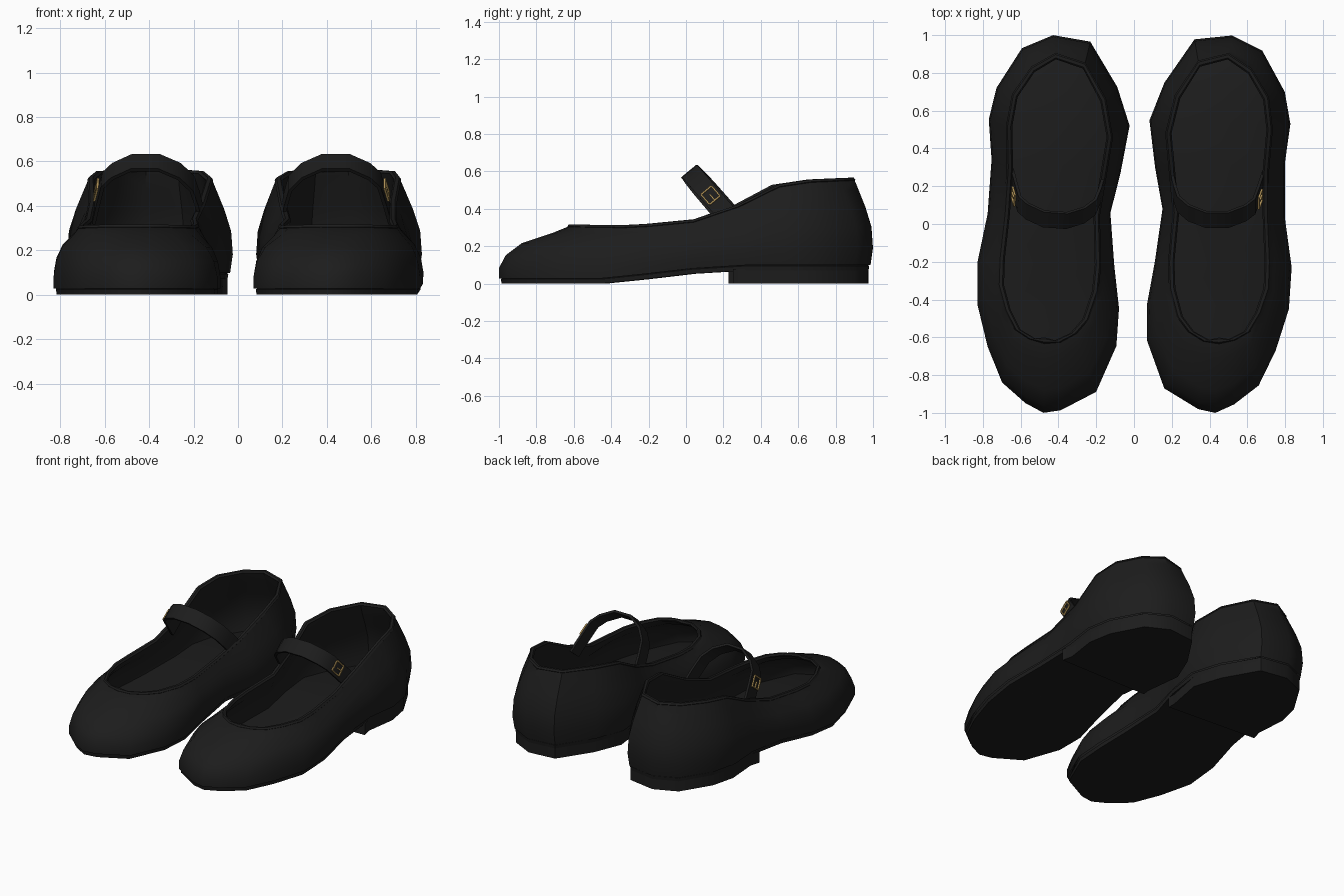
import bpy, bmesh
from math import cos, sin, pi, radians
from mathutils import Vector, Matrix

if "Cube" in bpy.data.objects:
    bpy.data.objects.remove(bpy.data.objects["Cube"])


def material(name, rgb):
    m = bpy.data.materials.new(name)
    m.diffuse_color = (*rgb, 1)
    m.use_nodes = True
    m.node_tree.nodes["Principled BSDF"].inputs["Base Color"].default_value = m.diffuse_color
    return m


LEATHER = material("black_leather", (0.012, 0.012, 0.012))
BRASS = material("brass", (0.45, 0.3, 0.1))

# Plan outline and opening edge of one shoe, toe first, outer side then inner side
OUTLINE = [(.43, -1), (.53, -.955), (.66, -.855), (.75, -.67), (.82, -.45), (.835, -.23),
           (.80, .03), (.80, .32), (.83, .53), (.80, .70), (.68, .92), (.52, 1),
           (.32, .98), (.16, .75), (.08, .55), (.11, .30), (.15, .08), (.11, -.20),
           (.07, -.42), (.07, -.62), (.16, -.87), (.34, -.98)]
OPENING = [(.45, -.63), (.53, -.615), (.61, -.57), (.67, -.47), (.715, -.34), (.72, -.20),
           (.71, .04), (.71, .28), (.73, .50), (.71, .67), (.62, .82), (.50, .90),
           (.34, .86), (.22, .68), (.17, .48), (.19, .27), (.21, .06), (.185, -.20),
           (.19, -.34), (.23, -.49), (.29, -.57), (.37, -.62)]
# Heights along the length (y, z)
SOLE_Z = [(-1, 0), (-.41, 0), (-.25, .02), (0, .05), (.25, .07), (1, .07)]
RIM_Z = [(-.65, .305), (-.3, .3), (-.1, .315), (.08, .335), (.25, .395), (.47, .515),
         (.67, .545), (.9, .555)]
# Wall profile: height fraction, inward fraction at toe and at heel
WALL = [(0, 0, .15), (.2, 0, .02), (.45, .1, .1), (.68, .33, .42), (.88, .78, .78), (1, 1, 1)]


def interp(table, y):
    if y <= table[0][0]:
        return table[0][1]
    for (a, za), (b, zb) in zip(table, table[1:]):
        if y <= b:
            return za + (zb - za) * (y - a) / (b - a)
    return table[-1][1]


def inset(p, d):
    p = Vector(p)
    spine = Vector((.45, max(-.6, min(.55, p.y))))
    return p + (spine - p).normalized() * d


def wall_ring(t, toe_h, heel_h, d=0, drop=0):
    ring = []
    for b, r in zip(OUTLINE, OPENING):
        w = max(0, min(1, (b[1] + .3) / .6))
        h = toe_h + (heel_h - toe_h) * w
        p = inset(Vector(b).lerp(Vector(r), h), d)
        base = interp(SOLE_Z, b[1]) + .028
        ring.append((p.x, p.y, base + (interp(RIM_Z, r[1]) - base) * t - drop))
    return ring


# Placement of each shoe: the second is mirrored and turned slightly
PIVOT = Matrix.Translation((-.45, -.3, 0))
PLACE = {"right": Matrix.Identity(4),
         "left": PIVOT @ Matrix.Rotation(-.07, 4, 'Z') @ PIVOT.inverted() @ Matrix.Scale(-1, 4, (1, 0, 0))}


def loft(name, rings, mat, side, caps=(), closed=False):
    bm = bmesh.new()
    vs = [[bm.verts.new(PLACE[side] @ Vector(p)) for p in r] for r in rings]
    n = len(rings[0])
    pairs = list(zip(vs, vs[1:])) + ([(vs[-1], vs[0])] if closed else [])
    for a, b in pairs:
        for i in range(n):
            j = (i + 1) % n
            bm.faces.new((a[i], a[j], b[j], b[i]))
    # Caps run as strips across the shoe
    for c in caps:
        r = vs[c]
        for i in range(n // 2):
            q = [r[i], r[i + 1], r[n - i - 1], r[(n - i) % n]]
            q = list(dict.fromkeys(q))
            if len(q) > 2:
                bm.faces.new(q)
    bmesh.ops.recalc_face_normals(bm, faces=bm.faces)
    me = bpy.data.meshes.new(name)
    bm.to_mesh(me)
    bm.free()
    me.materials.append(mat)
    ob = bpy.data.objects.new(name, me)
    bpy.context.collection.objects.link(ob)


def bar(name, path, across, half_w, half_t, mat, side):
    """Flat band swept along a path; across is the width direction."""
    rings = []
    for i, p in enumerate(path):
        tan = (path[min(i + 1, len(path) - 1)] - path[max(i - 1, 0)]).normalized()
        nrm = tan.cross(across).normalized()
        rings.append([p + across * half_w * a + nrm * half_t * b
                      for a, b in ((-1, -1), (1, -1), (1, 1), (-1, 1))])
    loft(name, rings, mat, side, caps=(0, -1))


# Strap path (x, z); it leans forward as it rises
STRAP = [(.685, .35), (.662, .43), (.635, .515), (.59, .555), (.5, .595), (.38, .595),
         (.29, .555), (.235, .5), (.215, .43), (.2, .35)]
ACROSS = Vector((0, .77, .638)).normalized()


def strap_point(x, z):
    return Vector((x, .02 + (.6 - z) * .87, z))


for side in PLACE:
    # Upper with lining and insole floor
    outer = [wall_ring(*w) for w in WALL]
    lining = [wall_ring(*w, d=.028, drop=.02 if w[0] < 1 and w[0] > 0 else 0) for w in reversed(WALL)]
    loft(side + "_upper", outer + lining, LEATHER, side, caps=(-1,))

    # Rolled binding round the opening
    rim = [(Vector(r), interp(RIM_Z, r[1])) for r in OPENING]
    tube = []
    for k in range(6):
        a = k * pi / 3
        tube.append([(*inset(r, .012 + .017 * cos(a)), z + .013 * sin(a)) for r, z in rim])
    loft(side + "_opening_binding", tube, LEATHER, side, closed=True)

    # Sole following the arch
    sole = []
    for d, h in ((.014, 0), (.01, .024), (.03, .035)):
        sole.append([(*inset(p, d + (.012 if p[1] > .3 else 0)), interp(SOLE_Z, p[1]) + h) for p in OUTLINE])
    loft(side + "_sole", sole, LEATHER, side, caps=(0, -1))

    # Heel block with a straight front edge
    plan = [Vector((.79, .25))] + [inset(p, .026) for p in OUTLINE[7:16]] + [Vector((.13, .25))]
    plan = plan[-1:] + plan[:-1]
    bm_rings = [[(p.x, p.y, z) for p in plan] for z in (0, .078)]
    mid = [((plan[0].x + plan[1].x) / 2, .25)]
    for r in bm_rings:
        r.insert(1, (*mid[0], r[0][2]))
    bm_rings = [r[1:] + r[:1] for r in bm_rings]
    loft(side + "_heel", bm_rings, LEATHER, side, caps=(0, 1))

    # Instep strap
    bar(side + "_strap", [strap_point(*p) for p in STRAP], ACROSS, .052, .008, LEATHER, side)

    # Buckle frame and prong on the outer side of the strap
    low, high = strap_point(.667, .44), strap_point(.648, .5)
    along = (high - low).normalized()
    out = ACROSS.cross(along).normalized()
    out = out if out.x > 0 else -out
    c = (low + high) / 2 + out * .012
    u, v = along * .036, ACROSS * .036
    segs = [(c - u - v, c + u - v, ACROSS), (c - u + v, c + u + v, ACROSS),
            (c - u - v, c - u + v, along), (c + u - v, c + u + v, along),
            (c - u, c + u * .2, ACROSS)]
    for i, (p, q, wdir) in enumerate(segs):
        bar(f"{side}_buckle_{'prong' if i == 4 else 'bar_' + str(i + 1)}", [p, q], wdir, .004, .005, BRASS, side)

# Smooth leather with crisp edges
for ob in bpy.context.scene.objects:
    ob.select_set(True)
    bpy.context.view_layer.objects.active = ob
bpy.ops.object.shade_smooth_by_angle(angle=radians(40))
